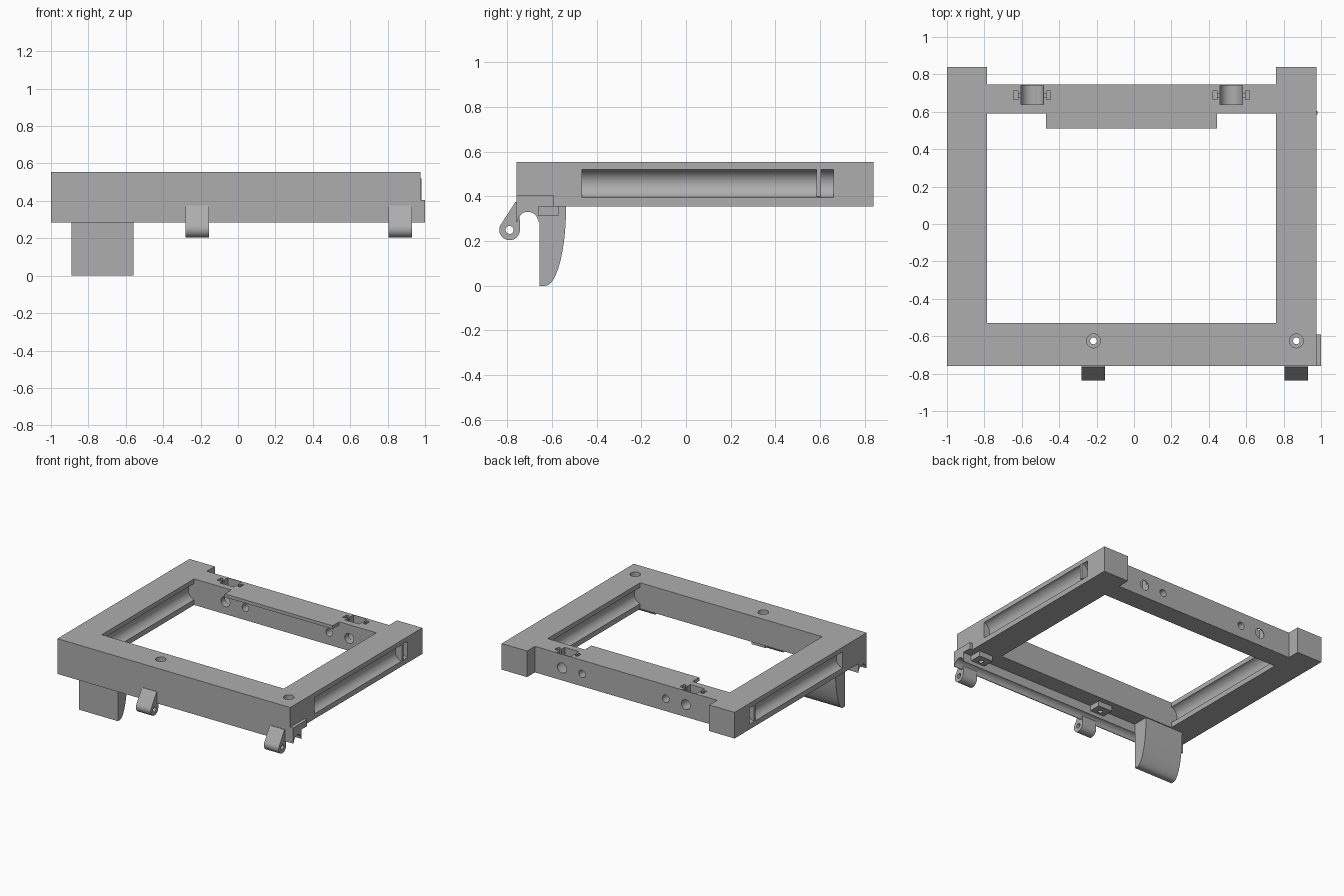
import bpy, bmesh, math
from mathutils import Vector, Matrix

cube = bpy.data.objects.get("Cube")
if cube:
    bpy.data.objects.remove(cube, do_unlink=True)

grey = bpy.data.materials.new("plain grey")
grey.use_nodes = True
GREY = (0.42, 0.42, 0.42, 1)
grey.diffuse_color = GREY
grey.node_tree.nodes["Principled BSDF"].inputs["Base Color"].default_value = GREY


def finish(name, bm):
    bmesh.ops.recalc_face_normals(bm, faces=bm.faces)
    mesh = bpy.data.meshes.new(name)
    bm.to_mesh(mesh)
    bm.free()
    mesh.materials.append(grey)
    obj = bpy.data.objects.new(name, mesh)
    bpy.context.collection.objects.link(obj)
    return obj


def box(name, x, y, z):
    bm = bmesh.new()
    bmesh.ops.create_cube(bm, size=1)
    for v in bm.verts:
        v.co = Vector([(r[0] + r[1]) / 2 + c * (r[1] - r[0]) for c, r in zip(v.co, (x, y, z))])
    return finish(name, bm)


def rod(name, centre, radius, length, axis, sides=40):
    bm = bmesh.new()
    bmesh.ops.create_cone(bm, cap_ends=True, segments=sides, radius1=radius,
                          radius2=radius, depth=length)
    turn = {"x": Matrix.Rotation(math.pi / 2, 4, "Y"),
            "y": Matrix.Rotation(math.pi / 2, 4, "X"), "z": Matrix()}[axis]
    bmesh.ops.transform(bm, matrix=Matrix.Translation(centre) @ turn, verts=bm.verts)
    return finish(name, bm)


def prism(name, points, lo, hi, axis="x"):
    """Extrude an outline: (y, z) along x, or (x, y) along z."""
    put = (lambda p, d: (d, *p)) if axis == "x" else (lambda p, d: (*p, d))
    bm = bmesh.new()
    face = bm.faces.new([bm.verts.new(put(p, lo)) for p in points])
    new = bmesh.ops.extrude_face_region(bm, geom=[face])["geom"]
    shift = Vector(put((0, 0), hi - lo))
    bmesh.ops.translate(bm, vec=shift, verts=[v for v in new if isinstance(v, bmesh.types.BMVert)])
    return finish(name, bm)


def combine(obj, other, operation="DIFFERENCE"):
    other.hide_render = True
    mod = obj.modifiers.new("bool", "BOOLEAN")
    mod.operation, mod.solver, mod.object = operation, "EXACT", other
    bpy.context.view_layer.objects.active = obj
    bpy.ops.object.modifier_apply(modifier=mod.name)
    bpy.data.objects.remove(other, do_unlink=True)


def arc(cy, cz, r, start, end, n):
    angles = [math.radians(start + (end - start) * i / n) for i in range(n + 1)]
    return [(cy + r * math.cos(a), cz + r * math.sin(a)) for a in angles]


def lip_profile(top, back, bottom):
    # front lip with a half-round channel underneath
    return ([(-0.76, top), (-0.76, 0.285)] + arc(-0.708, 0.285, 0.046, 180, 0, 20)
            + [(-0.66, 0.285), (-0.66, bottom), (back, bottom), (back, top)])


LEFT, RIGHT = 0.975, -1.0
BOTTOM, TOP = 0.355, 0.555
HINGES = ((-0.28, -0.155), (0.805, 0.93))
SCREWS = (-0.217, 0.868)
CLIPS = (-0.545, 0.52)

# Frame body with two rear horns
outline = [(RIGHT, -0.76), (LEFT, -0.76), (LEFT, 0.84), (0.76, 0.84), (0.76, 0.745),
           (-0.785, 0.745), (-0.785, 0.84), (RIGHT, 0.84)]
frame = prism("frame", outline, BOTTOM, TOP, "z")
combine(frame, box("cut", (-0.785, 0.76), (-0.53, 0.59), (0, 1)))
combine(frame, prism("lip", lip_profile(0.42, -0.62, BOTTOM), RIGHT, LEFT), "UNION")
combine(frame, box("shelf", (-0.47, 0.445), (0.51, 0.65), (0.53, TOP)), "UNION")

# Concave grooves on the inner and outer faces of the side rails
for surface, away in ((LEFT, 1), (RIGHT, -1)):
    combine(frame, rod("cut", (surface + away * 0.014, 0.0975, 0.4575), 0.064, 1.125, "y", 48))
for surface, away in ((0.76, -1), (-0.785, 1)):
    combine(frame, rod("cut", (surface + away * 0.014, 0.03, 0.4575), 0.064, 1.12, "y", 48))

# Through holes in the back rail
for x, r in ((0.53, 0.038), (0.36, 0.028), (-0.35, 0.028), (-0.52, 0.038)):
    combine(frame, rod("cut", (x, 0.67, 0.45), r, 0.3, "y"))

# Clip pockets sunk into the top of the back rail, with pin slots on each side
for x in CLIPS:
    combine(frame, rod("cut", (x, 0.69, 0.47), 0.06, 0.1, "y"))
    combine(frame, box("cut", (x - 0.06, x + 0.06), (0.64, 0.74), (0.47, 0.6)))
    combine(frame, box("cut", (x - 0.09, x + 0.09), (0.68, 0.695), (0.51, 0.6)))
    for side in (-1, 1):
        mid = x + side * 0.087
        combine(frame, box("cut", (mid - 0.011, mid + 0.011), (0.665, 0.71), (0.5, 0.6)))

# Screw blocks under the front rail and counterbored holes through both
for x in SCREWS:
    combine(frame, box("block", (x - 0.06, x + 0.06), (-0.665, -0.57), (0.315, 0.4)), "UNION")
for x in SCREWS:
    combine(frame, rod("cut", (x, -0.625, 0.4), 0.018, 0.5, "z"))
    combine(frame, rod("cut", (x, -0.625, 0.55), 0.037, 0.16, "z"))

parts = [frame]

# Cross plates near the rear end of each outer groove
parts.append(box("left_groove_plate", (0.92, 0.981), (0.585, 0.605), (0.4, 0.52)))
parts.append(box("right_groove_plate", (-0.999, -0.945), (0.585, 0.605), (0.4, 0.52)))

# End bracket on the left side of the front rail
parts.append(prism("end_bracket", lip_profile(0.405, -0.59, BOTTOM), 0.97, 1.0))

# Hinge knuckles hanging from the front lip
knuckle = [(-0.75, 0.375), (-0.764, 0.375)] + arc(-0.79, 0.25, 0.046, 150, 360, 28) + [(-0.744, 0.29)]
for i, (lo, hi) in enumerate(HINGES):
    hinge = prism(("right_hinge", "left_hinge")[i], knuckle, lo, hi)
    combine(hinge, rod("cut", ((lo + hi) / 2, -0.79, 0.25), 0.018, 0.3, "x"))
    parts.append(hinge)

# Curved fin under the right end of the front rail
fin = [(-0.655, 0.36), (-0.655, 0), (-0.63, 0)]
fin += [(-0.63 + 0.093 * math.sin(t), 0.355 * (1 - math.cos(t)))
        for t in [math.pi / 2 * i / 16 for i in range(1, 17)]]
fin.append((-0.537, 0.36))
parts.append(prism("fin", fin, -0.89, -0.56))

for obj in bpy.context.selected_objects:
    obj.select_set(False)
for obj in parts:
    obj.hide_render = False
    obj.select_set(True)
    bpy.context.view_layer.objects.active = obj
    bpy.ops.object.shade_smooth_by_angle(angle=math.radians(30))
    obj.select_set(False)
